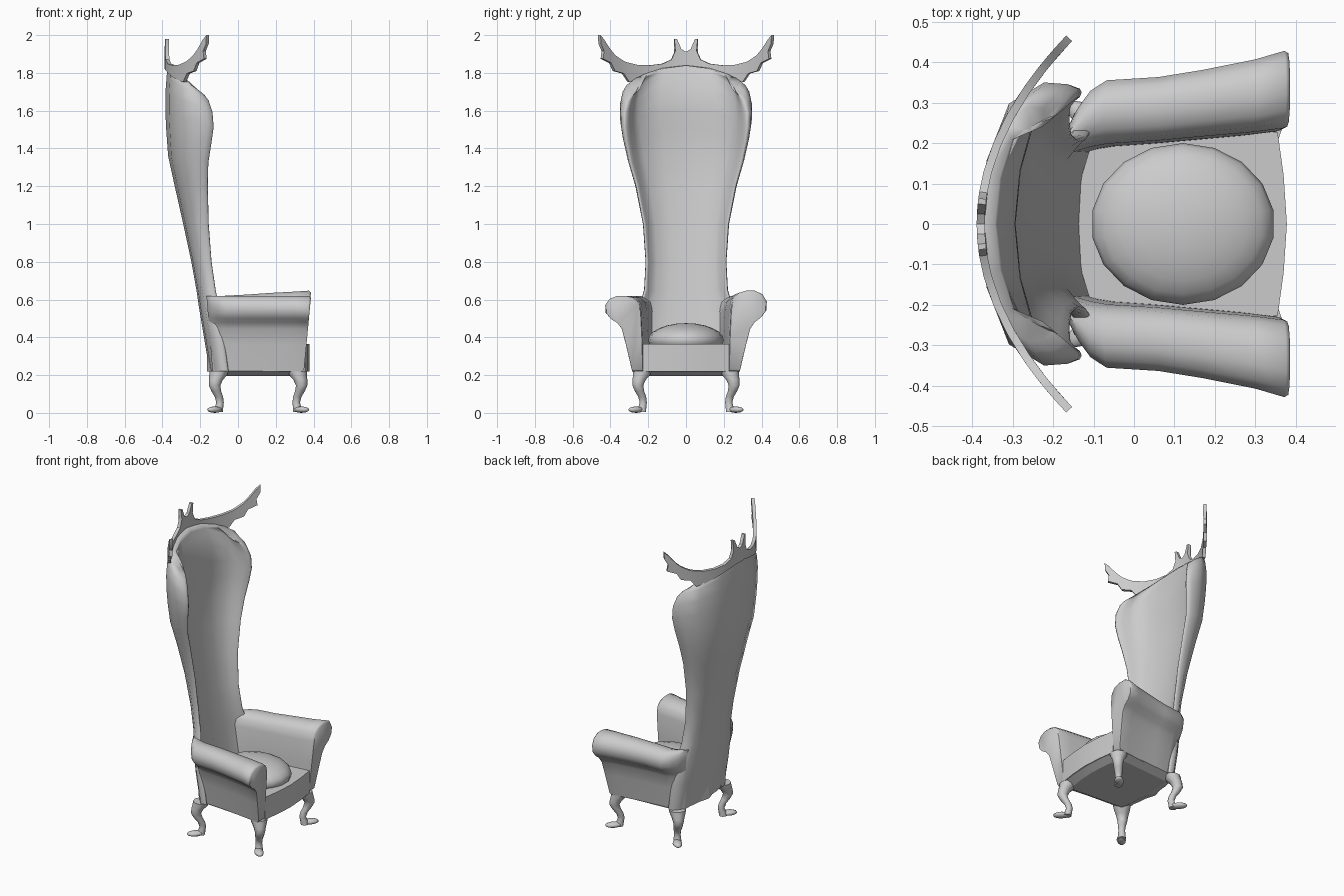
import bpy
import bmesh
import math
from mathutils import Vector

cube = bpy.data.objects.get("Cube")
if cube:
    bpy.data.objects.remove(cube)

GREY = (0.6, 0.6, 0.6, 1)
grey = bpy.data.materials.new("light_grey")
grey.use_nodes = True
grey.diffuse_color = GREY
grey.node_tree.nodes["Principled BSDF"].inputs["Base Color"].default_value = GREY


def finish(bm, name, angle=40, mirror=False):
    """Turn a bmesh into a smooth shaded object, optionally mirrored over y = 0."""
    if mirror:
        bmesh.ops.mirror(bm, geom=bm.verts[:] + bm.edges[:] + bm.faces[:],
                         axis='Y', merge_dist=0.0005)
    bmesh.ops.remove_doubles(bm, verts=bm.verts, dist=0.0002)
    bmesh.ops.recalc_face_normals(bm, faces=bm.faces)
    mesh = bpy.data.meshes.new(name)
    bm.to_mesh(mesh)
    bm.free()
    mesh.materials.append(grey)
    obj = bpy.data.objects.new(name, mesh)
    bpy.context.collection.objects.link(obj)
    bpy.ops.object.select_all(action='DESELECT')
    obj.select_set(True)
    bpy.context.view_layer.objects.active = obj
    bpy.ops.object.shade_smooth_by_angle(angle=math.radians(angle))


def loft(bm, rings, closed=True):
    """Skin a list of point rings; closed rings also get end caps."""
    rows = [[bm.verts.new(p) for p in ring] for ring in rings]
    n = len(rows[0])
    for a, b in zip(rows, rows[1:]):
        for j in range(n if closed else n - 1):
            k = (j + 1) % n
            bm.faces.new((a[j], a[k], b[k], b[j]))
    if closed:
        bm.faces.new(rows[0])
        bm.faces.new(rows[-1])
    return rows


def prism(name, half, z0, z1, taper=1.0):
    """Symmetric slab from half an outline, its underside scaled by taper."""
    outline = half + [(x, -y) for x, y in half[-2:0:-1]]
    bm = bmesh.new()
    low = [(0.11 + (x - 0.11) * taper, y * taper, z0) for x, y in outline]
    loft(bm, [low, [(x, y, z1) for x, y in outline]])
    finish(bm, name, 25)


# Tall winged back: (height, rear x, wing front x, half width)
levels = [(0.22, -0.15, -0.05, 0.262), (0.4, -0.18, -0.075, 0.264),
          (0.56, -0.207, -0.1, 0.25), (0.65, -0.22, -0.118, 0.222),
          (0.8, -0.247, -0.14, 0.214), (1.0, -0.29, -0.155, 0.228),
          (1.2, -0.335, -0.16, 0.268), (1.36, -0.37, -0.157, 0.308),
          (1.5, -0.38, -0.14, 0.335), (1.6, -0.385, -0.129, 0.348),
          (1.7, -0.384, -0.135, 0.35), (1.78, -0.378, -0.155, 0.335),
          (1.82, -0.374, -0.178, 0.315), (1.84, -0.37, -0.205, 0.29)]
# Cross-section: (depth fraction, padding, lower width, upper width, drop of the top edge)
section = [(0, 0, 0, 0, 0), (0.08, 0, 0.45, 0.45, 0.015), (0.3, 0, 0.85, 0.85, 0.05),
           (0.65, 0, 1, 1, 0.088), (0.88, 0, 0.995, 0.985, 0.12),
           (0.98, 0, 0.98, 0.95, 0.138), (1, 0, 0.96, 0.92, 0.14),
           (0.98, 0, 0.94, 0.88, 0.138), (0.87, 0, 0.9, 0.83, 0.12),
           (0.68, 0.05, 0.83, 0.785, 0.088), (0.4, 0.14, 0.72, 0.72, 0.05),
           (0.2, 0.21, 0.38, 0.38, 0.015), (0.13, 0.23, 0, 0, 0)]
bm = bmesh.new()
rings = []
for z, rear, front, w in levels:
    fade = max(0, (z - 1.2) / 0.64)
    pad_scale = min(1, (1.86 - z) / 0.16)
    rings.append([(rear + (a + pad * pad_scale) * (front - rear),
                   w * (low + (high - low) * fade), z - drop * fade)
                  for a, pad, low, high, drop in section])
rows = loft(bm, rings, closed=False)
last = len(section) - 1
for row in (rows[0], rows[-1]):
    for j in range(last // 2):
        corners = [row[j], row[j + 1], row[last - j - 1], row[last - j]]
        bm.faces.new(list(dict.fromkeys(corners)))
finish(bm, "winged_back", 80, mirror=True)

# Rolled arms: (y, z) profile swept along stations (x, inner y, roll scale, shrink)
profile = [(0.225, 0.22), (0.23, 0.4), (0.237, 0.54), (0.25, 0.585), (0.28, 0.61),
           (0.32, 0.62), (0.365, 0.62), (0.405, 0.603), (0.428, 0.57), (0.425, 0.53),
           (0.4, 0.5), (0.365, 0.478), (0.34, 0.445), (0.318, 0.36), (0.285, 0.22)]
stations = [(-0.135, 0.172, 0.36, 1), (-0.11, 0.182, 0.55, 1), (-0.08, 0.19, 0.72, 1),
            (-0.04, 0.197, 0.82, 1), (0.06, 0.205, 0.82, 1), (0.17, 0.215, 0.86, 1),
            (0.27, 0.226, 0.94, 1), (0.34, 0.235, 1, 1), (0.35, 0.235, 1, 0.95)]
for side, name, rise in ((1, "left_arm", 0.028), (-1, "right_arm", 0.0)):
    bm = bmesh.new()
    rings = []
    for x, inner, scale, shrink in stations:
        ring = []
        tilt = 0.09 if x > 0.2 else (-0.08 if x < -0.03 else 0)
        for y, z in profile:
            roll = 1 + (scale - 1) * min(1, (z - 0.1) / 0.3)
            centre = inner + 0.08
            py = centre + ((y - 0.235) * roll - 0.08) * shrink
            lift = rise * max(0, x + 0.04) / 0.39 * max(0, (z - 0.45) / 0.17)
            pz = 0.42 + (z + lift - 0.42) * shrink
            ring.append((x + tilt * (z - 0.22), side * py, pz))
        rings.append(ring)
    loft(bm, rings)
    finish(bm, name, 60)

# Seat block with a bowed front, and the sloping frame below it
prism("seat", [(-0.165, 0), (-0.105, 0.2), (0.355, 0.228), (0.37, 0.12), (0.378, 0)],
      0.22, 0.365)
prism("base_frame", [(-0.148, 0), (-0.115, 0.245), (0.34, 0.275), (0.362, 0.14), (0.37, 0)],
      0.195, 0.222, 0.82)

# Round domed cushion
bm = bmesh.new()
bmesh.ops.create_uvsphere(bm, u_segments=18, v_segments=12, radius=1)
for v in bm.verts:
    v.co = Vector((0.121 + 0.227 * v.co.x, 0.2 * v.co.y, 0.385 + 0.09 * v.co.z))
finish(bm, "cushion", 60)

# Cabriole legs: (height, outward offset, radius), with feet turned outward
leg_rings = [(0.222, -0.016, 0.052), (0.2, -0.01, 0.047), (0.175, 0.002, 0.037),
             (0.145, 0.009, 0.03), (0.115, 0, 0.026), (0.085, -0.014, 0.022),
             (0.055, -0.02, 0.02), (0.03, -0.015, 0.022), (0.006, -0.012, 0.024)]
for end, cx, sx in (("front", 0.328, 1), ("rear", -0.115, -1)):
    for label, sy in (("left", 1), ("right", -1)):
        bm = bmesh.new()
        rings = []
        for z, out, r in leg_rings:
            rings.append([(cx + sx * out + r * math.cos(i * math.tau / 10),
                           sy * (0.246 + out) + r * math.sin(i * math.tau / 10), z)
                          for i in range(10)])
        loft(bm, rings)
        # flattened toe
        foot = bmesh.ops.create_uvsphere(bm, u_segments=10, v_segments=6, radius=1)
        ahead = Vector((sx * 0.7, sy * 0.714, 0))
        across = Vector((-ahead.y, ahead.x, 0))
        middle = Vector((cx + sx * 0.008, sy * 0.264, 0.017))
        for v in foot["verts"]:
            v.co = (middle + ahead * v.co.x * 0.052 + across * v.co.y * 0.028
                    + Vector((0, 0, v.co.z * 0.017)))
        finish(bm, f"{end}_{label}_leg", 60)

# Bent crest with two horns and scalloped wings: upper and lower edges (y, z)
upper = [(0, 1.912), (0.025, 1.925), (0.05, 1.98), (0.064, 1.98), (0.057, 1.92),
         (0.08, 1.87), (0.13, 1.848), (0.2, 1.84), (0.27, 1.843), (0.33, 1.858),
         (0.355, 1.872), (0.385, 1.893), (0.405, 1.915), (0.43, 1.95),
         (0.445, 1.975), (0.466, 2.0)]
lower = [(0, 1.82), (0.025, 1.82), (0.04, 1.82), (0.05, 1.82), (0.06, 1.815),
         (0.08, 1.812), (0.13, 1.8), (0.2, 1.78), (0.26, 1.762), (0.31, 1.752),
         (0.34, 1.797), (0.388, 1.81), (0.408, 1.853), (0.452, 1.875),
         (0.447, 1.915), (0.464, 1.955)]


def bend(y, z, thickness):
    """Wrap a flat crest point round the back, offset along the curve's normal."""
    normal = Vector((1, -2.04 * y, 0)).normalized()
    return Vector((-0.389 + 1.02 * y * y, y, z)) + normal * thickness


bm = bmesh.new()
rings = []
for top, bottom in zip(upper, lower):
    rings.append([bend(*top, 0), bend(*top, 0.02), bend(*bottom, 0.02), bend(*bottom, 0)])
rows = loft(bm, rings, closed=False)
for a, b in zip(rows, rows[1:]):
    bm.faces.new((a[3], a[0], b[0], b[3]))
bm.faces.new(rows[-1])
finish(bm, "crest", 35, mirror=True)
